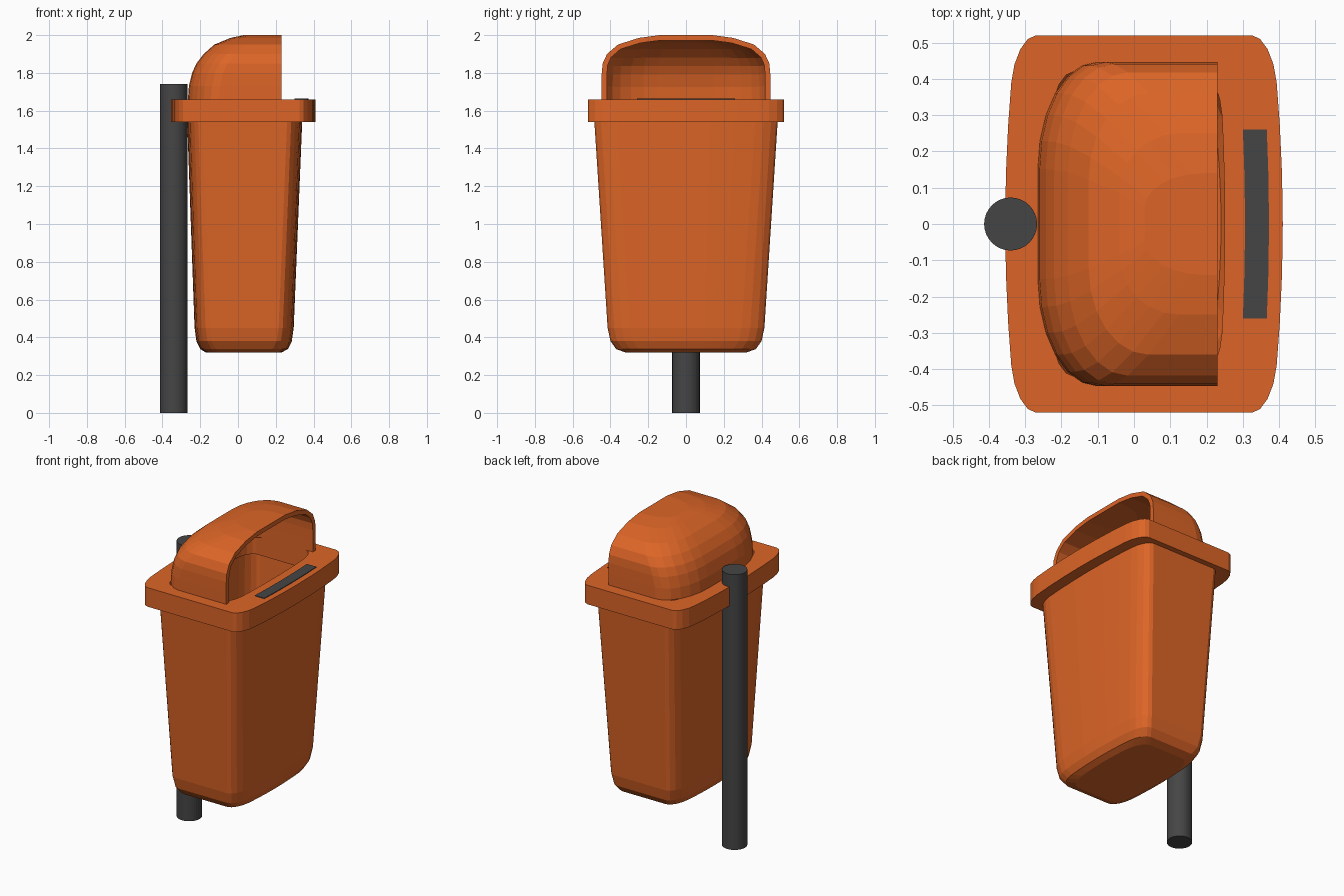
import bpy, bmesh, math

if "Cube" in bpy.data.objects:
    bpy.data.objects.remove(bpy.data.objects["Cube"])

def material(name, rgb):
    m = bpy.data.materials.new(name)
    m.diffuse_color = (*rgb, 1)
    m.use_nodes = True
    m.node_tree.nodes["Principled BSDF"].inputs["Base Color"].default_value = m.diffuse_color
    return m

ORANGE = material("orange_plastic", (0.72, 0.13, 0.02))
DARK = material("dark_metal", (0.06, 0.06, 0.06))

def loft(name, rings, mat, closed=True, caps=(False, False), cyclic=False):
    """Skin a stack of rings, each running counter-clockwise seen from above."""
    bm = bmesh.new()
    vs = [[bm.verts.new(p) for p in r] for r in rings]
    n = len(vs[0])
    pairs = list(zip(vs, vs[1:])) + ([(vs[-1], vs[0])] if cyclic else [])
    for a, b in pairs:
        for i in range(n if closed else n - 1):
            j = (i + 1) % n
            bm.faces.new((a[i], a[j], b[j], b[i]))
    if caps[0]:
        bm.faces.new(vs[0][::-1])
    if caps[1]:
        bm.faces.new(vs[-1])
    me = bpy.data.meshes.new(name)
    bm.to_mesh(me)
    bm.free()
    ob = bpy.data.objects.new(name, me)
    bpy.context.collection.objects.link(ob)
    me.materials.append(mat)
    return ob

def outline(z, x0, x1, hy, rx=0.055, ry=0.12, bulge=0.025, steps=4):
    """Rounded rectangle whose two long sides bow outwards."""
    cx, hx = (x0 + x1) / 2, (x1 - x0) / 2 - bulge
    arc = [(hx - rx + rx * math.cos(a), hy - ry + ry * math.sin(a))
           for a in (math.pi / 2 * i / steps for i in range(steps + 1))]
    half = [(hx, (hy - ry) * f) for f in (0, 0.35, 0.7)] + arc
    half = [(x + bulge * (1 - (y / hy) ** 2), y) for x, y in half]
    q = half + [(-x, y) for x, y in half[::-1]]
    q += [(-x, -y) for x, y in half[1:]] + [(x, -y) for x, y in half[:0:-1]]
    return [(cx + x, y, z) for x, y in q]

# Tapered hollow bin: outside going up, inside going back down
outer = [(0.32, -0.17, 0.23, 0.32), (0.338, -0.20, 0.265, 0.37),
         (0.38, -0.22, 0.285, 0.40), (0.45, -0.23, 0.295, 0.415),
         (1.57, -0.27, 0.341, 0.487)]
T = 0.025
inner = [(max(z, 0.32 + T), a + T, b - T, h - T) for z, a, b, h in outer[:0:-1]]
loft("bin_body", [outline(*p) for p in outer + inner], ORANGE, caps=(True, True))

# Overhanging rim with the throw-in opening
RIM, HOLE = (-0.355, 0.41, 0.52), (-0.235, 0.25, 0.42)
loft("rim", [outline(1.54, *RIM, ry=0.13, bulge=0.03),
             outline(1.66, *RIM, ry=0.13, bulge=0.03),
             outline(1.66, *HOLE, ry=0.12, bulge=0.015),
             outline(1.54, *HOLE, ry=0.12, bulge=0.015)], ORANGE, cyclic=True)

# Hood: U-shaped rings shrinking towards the top, open at +x
def u_ring(z, w, xb, xf=0.23, steps=6):
    rx, ry = 0.165, w * 0.66
    side = [(xf, w)] + [(xb + rx - rx * math.sin(a), w - ry + ry * math.cos(a))
                        for a in (math.pi / 2 * i / steps for i in range(steps + 1))]
    return [(x, y, z) for x, y in side] + [(x, -y, z) for x, y in side[::-1]]

levels = [(1.66, 0.447, -0.265), (1.73, 0.447, -0.26), (1.80, 0.446, -0.243),
          (1.85, 0.441, -0.22), (1.90, 0.418, -0.182), (1.95, 0.36, -0.125),
          (1.985, 0.25, -0.04), (2.0, 0.14, 0.03)]
hood = loft("hood", [u_ring(*l) for l in levels], ORANGE, closed=False, caps=(False, True))
shell = hood.modifiers.new("thickness", "SOLIDIFY")
shell.thickness = 0.028
shell.offset = -1

# Stubbing plate following the bowed front edge
ys = [-0.26, -0.13, 0, 0.13, 0.26]
def bow(x, y):
    return x + 0.006 * (1 - (y / 0.26) ** 2)
plate = [(bow(0.366, y), y) for y in ys] + [(bow(0.30, y), y) for y in ys[::-1]]
loft("stub_plate", [[(x, y, z) for x, y in plate] for z in (1.65, 1.664)],
     DARK, caps=(True, True))

# Support post
circle = [(-0.34 + 0.073 * math.cos(a), 0.073 * math.sin(a))
          for a in (math.tau * i / 32 for i in range(32))]
loft("post", [[(x, y, z) for x, y in circle] for z in (0, 1.74)], DARK, caps=(True, True))
